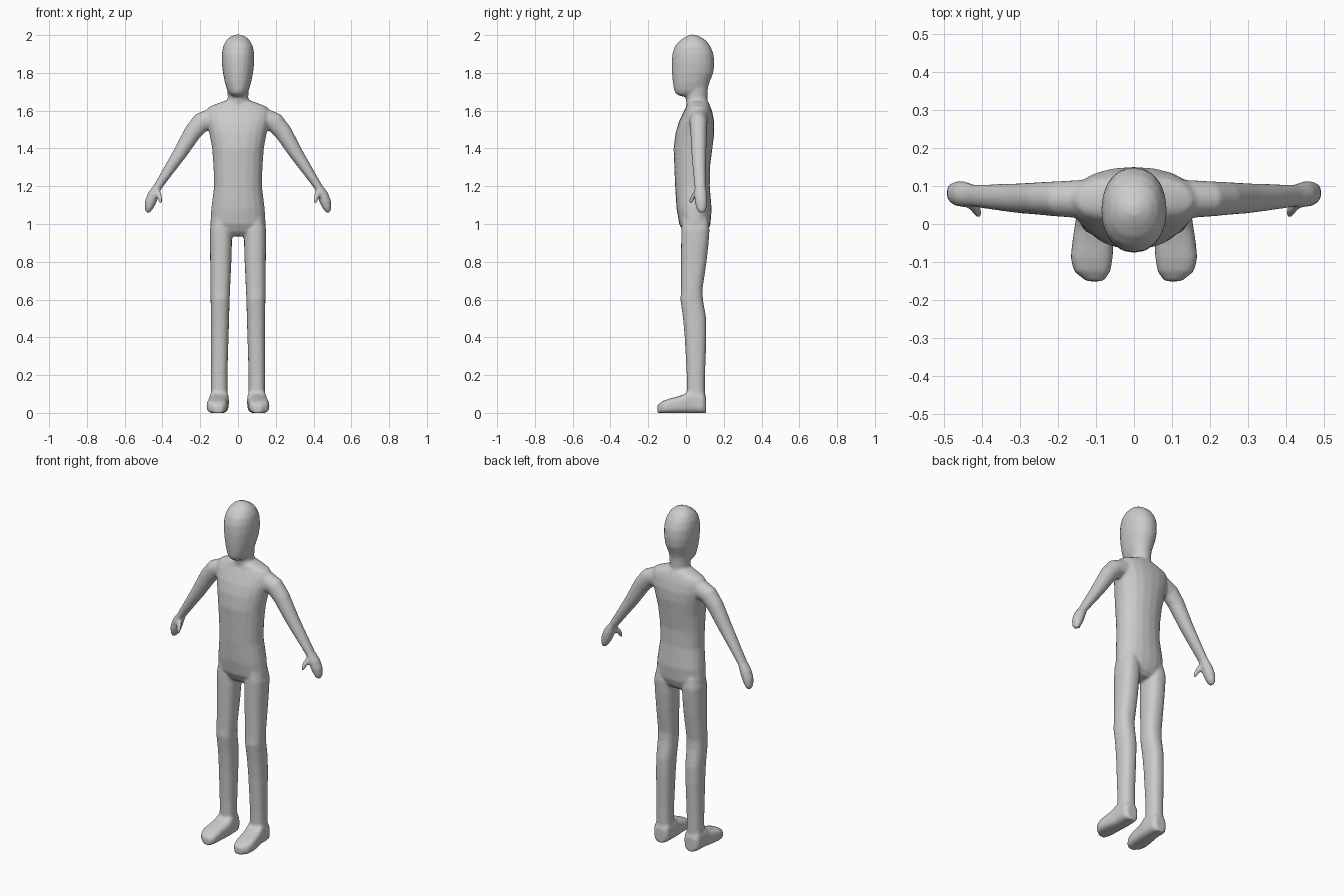
import bpy, bmesh, math
from mathutils import Vector

SIDES = 20
bm = bmesh.new()


def loft(rings):
    """Closed skin through rings of (centre, half-axis u, half-axis v, squareness)."""
    loops = []
    for c, u, v, n in rings:
        loop = []
        for i in range(SIDES):
            a = 2 * math.pi * i / SIDES
            ca, sa = math.cos(a), math.sin(a)
            p = math.copysign(abs(ca) ** (2 / n), ca)
            q = math.copysign(abs(sa) ** (2 / n), sa)
            loop.append(bm.verts.new(Vector(c) + Vector(u) * p + Vector(v) * q))
        loops.append(loop)
    faces = [bm.faces.new(loops[0]), bm.faces.new(loops[-1])]
    for a, b in zip(loops, loops[1:]):
        for i in range(SIDES):
            j = (i + 1) % SIDES
            faces.append(bm.faces.new((a[i], a[j], b[j], b[i])))
    bmesh.ops.recalc_face_normals(bm, faces=faces)


def column(sections, n, side=1):
    """Upright part: (z, x0, x1, y0, y1)."""
    loft([((side * (x0 + x1) / 2, (y0 + y1) / 2, z),
           ((x1 - x0) / 2, 0, 0), (0, (y1 - y0) / 2, 0), n)
          for z, x0, x1, y0, y1 in sections])


def limb(sections, side):
    """Part along a path in the xz plane: (x, y, z, half width, half depth)."""
    pts = [Vector(s[:3]) for s in sections]
    rings = []
    for i, (x, y, z, w, d) in enumerate(sections):
        t = pts[min(i + 1, len(pts) - 1)] - pts[max(i - 1, 0)]
        perp = Vector((-t.z * side, 0, t.x)).normalized() * w
        rings.append(((x * side, y, z), perp, (0, d, 0), 2))
    loft(rings)


# torso with shoulders
torso = [(0.935, .07, .01, .09), (0.96, .12, -.015, .115), (1.0, .147, -.036, .13),
         (1.08, .142, -.05, .136), (1.2, .127, -.058, .126), (1.3, .130, -.062, .127),
         (1.4, .137, -.066, .14), (1.48, .152, -.056, .15), (1.54, .168, -.038, .15),
         (1.59, .172, -.015, .14), (1.62, .155, .0, .13), (1.642, .10, .005, .12),
         (1.655, .06, .01, .112)]
column([(z, -w, w, a, b) for z, w, a, b in torso], 2.2)

# neck and head
neck = [(1.58, .07, .01, .12), (1.65, .054, .0, .113), (1.70, .056, -.005, .115), (1.76, .06, .0, .12)]
column([(z, -w, w, a, b) for z, w, a, b in neck], 2)
head = [(1.676, .028, -.03, .05), (1.69, .046, -.055, .08), (1.71, .058, -.064, .113),
        (1.75, .070, -.07, .125), (1.80, .080, -.075, .145), (1.85, .086, -.076, .15),
        (1.90, .086, -.073, .146), (1.94, .079, -.06, .13), (1.97, .064, -.035, .108),
        (1.99, .043, -.005, .078), (2.002, .018, .02, .05)]
column([(z, -w, w, a, b) for z, w, a, b in head], 2.15)

for side in (-1, 1):
    # legs
    column([(1.03, .05, .135, -.02, .115), (0.97, .033, .149, -.025, .125),
            (0.9, .032, .149, -.026, .12), (0.8, .035, .147, -.026, .109),
            (0.65, .042, .146, -.026, .087), (0.6, .044, .145, -.030, .090),
            (0.5, .047, .144, -.016, .107), (0.4, .050, .144, -.007, .108),
            (0.2, .056, .143, .004, .101), (0.12, .056, .143, .004, .101),
            (0.04, .052, .148, .004, .103)], 2.4, side)
    # feet, heel to toe: (y, x0, x1, top)
    loft([((side * (a + b) / 2, y, h / 2 - .001), ((b - a) / 2, 0, 0), (0, 0, h / 2 + .001), 3.2)
          for y, a, b, h in [(.107, .07, .13, .085), (.09, .052, .148, .11),
                             (.02, .048, .152, .122), (-.01, .05, .157, .098),
                             (-.05, .054, .163, .085), (-.09, .056, .167, .075),
                             (-.125, .062, .158, .062), (-.151, .08, .125, .042)]])
    # arms and hands
    limb([(.09, .067, 1.555, .05, .05), (.15, .066, 1.555, .055, .05),
          (.195, .066, 1.537, .053, .047), (.24, .067, 1.485, .047, .044),
          (.31, .068, 1.37, .037, .039), (.37, .071, 1.28, .029, .034),
          (.425, .075, 1.197, .022, .030), (.448, .078, 1.155, .030, .034),
          (.464, .080, 1.115, .030, .033), (.474, .082, 1.08, .021, .027),
          (.479, .083, 1.059, .009, .014)], side)
    # thumbs
    limb([(.433, .065, 1.175, .018, .02), (.419, .045, 1.155, .015, .017),
          (.412, .032, 1.132, .012, .014), (.408, .023, 1.110, .008, .009)], side)

mesh = bpy.data.meshes.new("body")
bm.to_mesh(mesh)
bm.free()
body = bpy.data.objects.new("body", mesh)
bpy.context.collection.objects.link(body)

# fuse the parts into one smooth skin
fuse = body.modifiers.new("fuse", 'REMESH')
fuse.mode = 'VOXEL'
fuse.voxel_size = 0.007
fuse.use_smooth_shade = True
relax = body.modifiers.new("relax", 'SMOOTH')
relax.factor = 0.5
relax.iterations = 7
